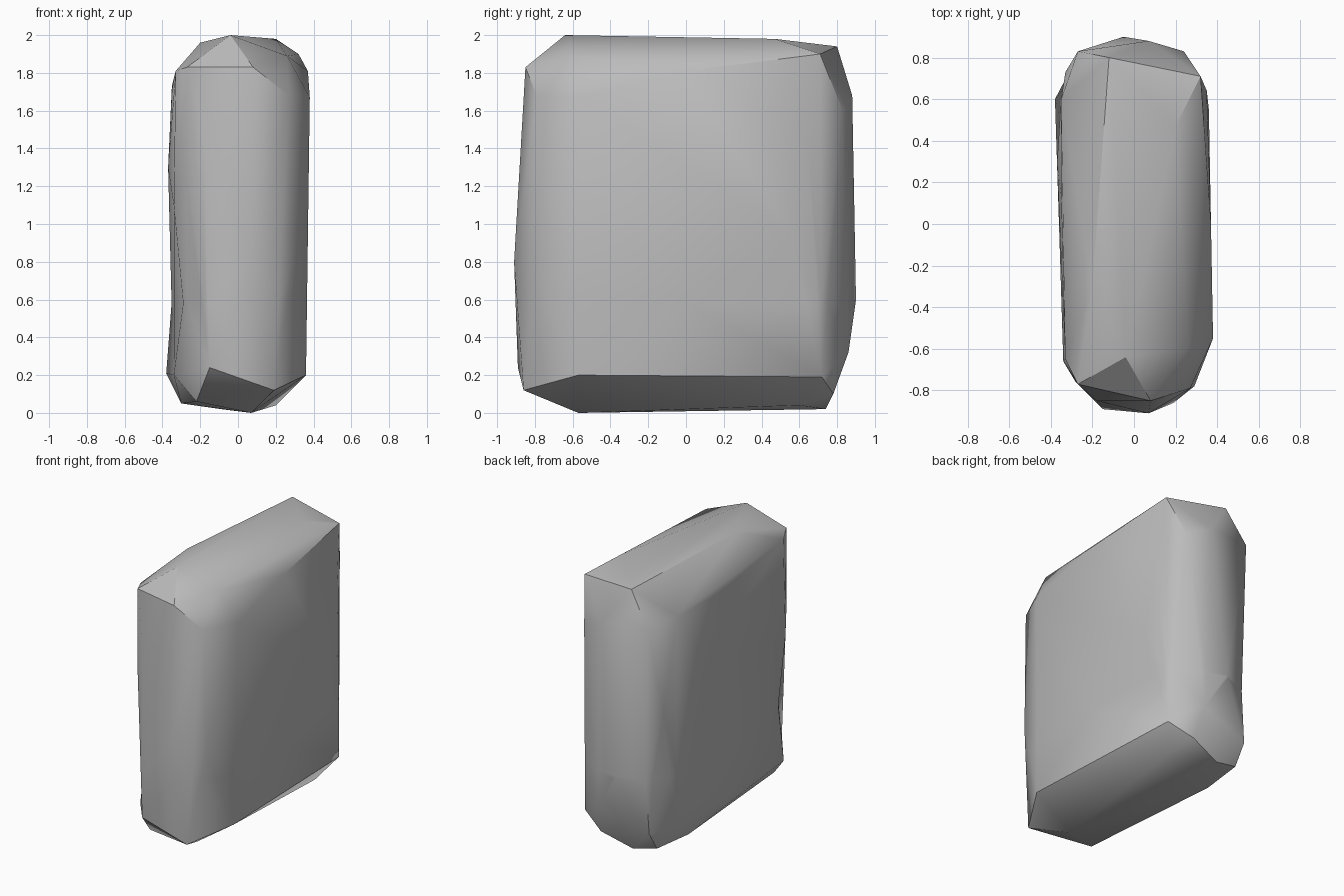
import bpy
import bmesh
import math

# Remove the default object
default = bpy.data.objects.get("Cube")
if default:
    bpy.data.objects.remove(default, do_unlink=True)


def make_material(name, colour):
    material = bpy.data.materials.new(name)
    material.use_nodes = True
    material.diffuse_color = colour
    shader = next(n for n in material.node_tree.nodes if n.type == "BSDF_PRINCIPLED")
    shader.inputs["Base Color"].default_value = colour
    shader.inputs["Roughness"].default_value = 0.9
    return material


def press_hollow(bm, height, depth):
    """Cut a level ring and push its right side inwards, most at the front corner."""
    cut = bmesh.ops.bisect_plane(
        bm, geom=bm.verts[:] + bm.edges[:] + bm.faces[:],
        plane_co=(0, 0, height), plane_no=(0, 0, 1))
    for item in cut["geom_cut"]:
        if isinstance(item, bmesh.types.BMVert) and item.co.x < -0.25:
            item.co.x += depth * (2 if item.co.y < -0.6 else 1)


def make_rock(name, corner_groups, material):
    """Wrap a chipped solid around groups of corners given in centimetres."""
    mesh = bpy.data.meshes.new(name)
    bm = bmesh.new()
    for group in corner_groups:
        for corner in group:
            bm.verts.new([value / 100 for value in corner])
    result = bmesh.ops.convex_hull(bm, input=bm.verts[:])
    unused = {v for v in result["geom_interior"] if isinstance(v, bmesh.types.BMVert)}
    bmesh.ops.delete(bm, geom=list(unused), context="VERTS")
    press_hollow(bm, 0.58, 0.025)
    bmesh.ops.triangulate(bm, faces=bm.faces[:])
    bmesh.ops.recalc_face_normals(bm, faces=bm.faces[:])
    bm.to_mesh(mesh)
    bm.free()
    mesh.materials.append(material)
    rock = bpy.data.objects.new(name, mesh)
    bpy.context.collection.objects.link(rock)
    return rock


# Sloping crown with a ridge along its length
crown = [(-4, -64, 200), (20, 47, 198), (32, 71, 190), (-12, 80, 194), (26, -60, 189),
         (8, -85, 183), (-27, -77, 183), (37, 0, 181), (-20, -30, 196), (9, -24, 197)]

# Narrow front end
front = [(27, -79, 168), (7, -91, 80), (19, -86, 12), (-15, -89, 24),
         (-18, -85, 150), (-28, -76, 130), (29, -78, 80)]

# Narrow back end
back = [(-5, 90, 60), (7, 88, 168), (11, 86, 32), (24, 83, 160),
        (-27, 83, 170), (-27, 81, 20), (-33, 73, 106), (14, 78, 10)]

# Broad sides
sides = [(38, -55, 167), (36, -57, 20), (31, 72, 19), (36, 55, 95), (35, 64, 147),
         (-33, -65, 181), (-35, 60, 173), (-35, 13, 171), (-37, 30, 130),
         (-34, -66, 110), (-38, 60, 21), (-34, -64, 20)]

# Chamfered underside
base = [(7, -57, 0), (20, 60, 4), (-9, 74, 2), (-30, 40, 5), (-22, -70, 6), (-27, 72, 6)]

stone = make_material("grey stone", (0.5, 0.5, 0.5, 1))
rock_slab = make_rock("rock_slab", (crown, front, back, sides, base), stone)

# Soft facets with only the strongest creases kept sharp
bpy.ops.object.select_all(action="DESELECT")
rock_slab.select_set(True)
bpy.context.view_layer.objects.active = rock_slab
bpy.ops.object.shade_smooth_by_angle(angle=math.radians(32))
